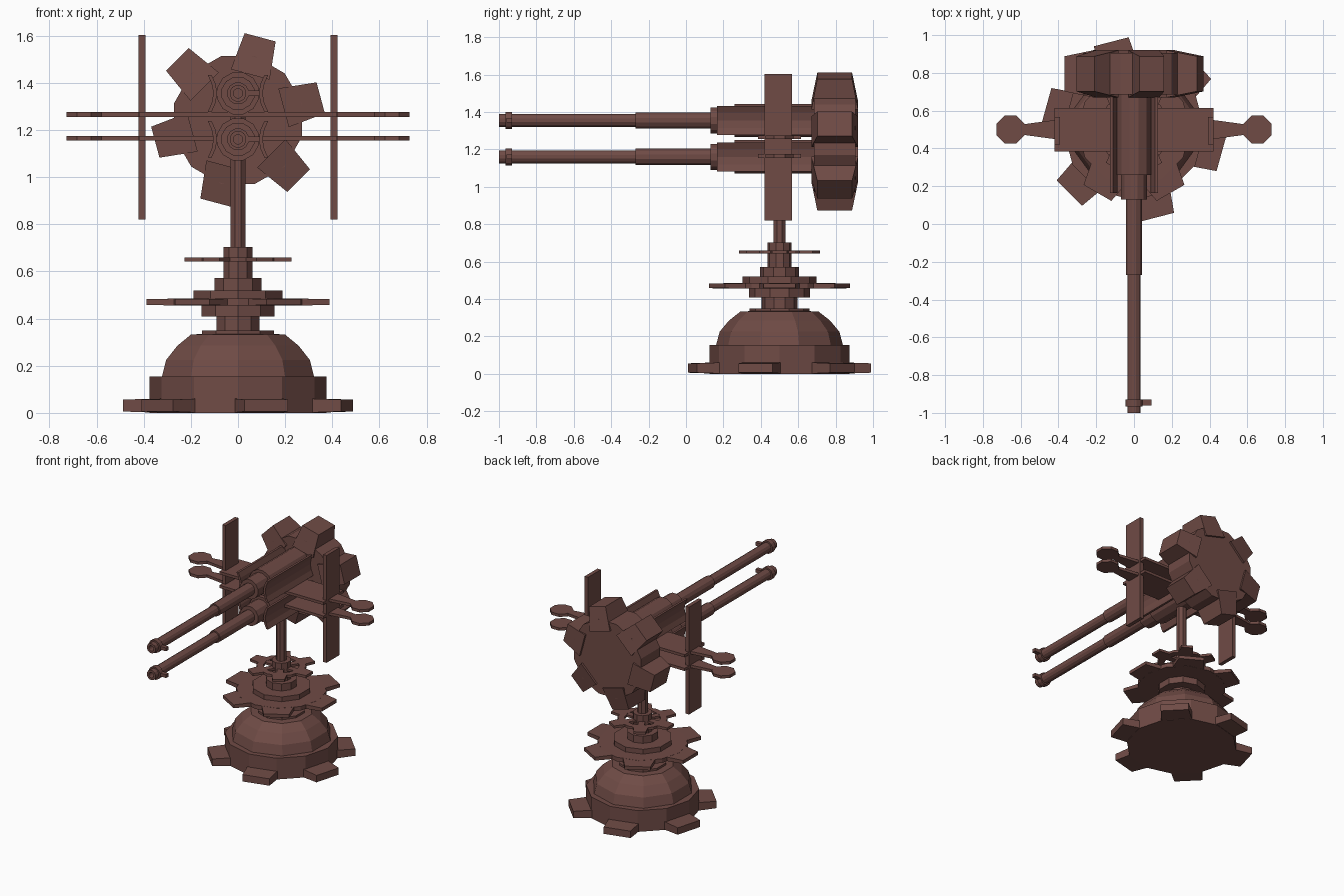
import bpy, bmesh
from math import sin, cos, pi, radians
from mathutils import Matrix, Vector

if "Cube" in bpy.data.objects:
    bpy.data.objects.remove(bpy.data.objects["Cube"])

mat = bpy.data.materials.new("rusty_brown")
mat.diffuse_color = (0.16, 0.07, 0.06, 1)
mat.use_nodes = True
mat.node_tree.nodes["Principled BSDF"].inputs["Base Color"].default_value = mat.diffuse_color

AXIS_Z = Matrix.Translation((0, 0.5, 0))           # pedestal axis
TO_Y = Matrix.Rotation(radians(90), 4, 'X')        # local z -> world -y


def finish(name, bm, matrix=Matrix()):
    bmesh.ops.recalc_face_normals(bm, faces=bm.faces)
    bm.transform(matrix)
    me = bpy.data.meshes.new(name)
    bm.to_mesh(me)
    bm.free()
    me.materials.append(mat)
    ob = bpy.data.objects.new(name, me)
    bpy.context.collection.objects.link(ob)
    return ob


def lathe(bm, profile, n, phase=0.0, closed=False):
    """Spin (radius, height) points into n flat sides."""
    rings = [[bm.verts.new((r * cos(2 * pi * i / n + phase), r * sin(2 * pi * i / n + phase), z))
              for i in range(n)] for r, z in profile]
    pairs = list(zip(rings, rings[1:]))
    if closed:
        pairs.append((rings[-1], rings[0]))
    else:
        bm.faces.new(rings[0])
        bm.faces.new(rings[-1])
    for a, b in pairs:
        for i in range(n):
            j = (i + 1) % n
            bm.faces.new((a[i], a[j], b[j], b[i]))


def teeth(bm, r0, r1, w0, w1, z0, z1, inset, phase, count=6):
    """Ring of blocks, tapering from half width w0 at r0 to w1 at r1."""
    for k in range(count):
        rot = Matrix.Rotation(radians(phase + 360 / count * k), 3, 'Z')
        v = [bm.verts.new(rot @ Vector(p)) for p in (
            (r0, -w0, z0), (r0, w0, z0), (r0, w0, z1), (r0, -w0, z1),
            (r1, -w1, z0 + inset), (r1, w1, z0 + inset), (r1, w1, z1 - inset), (r1, -w1, z1 - inset))]
        for f in ((0, 1, 2, 3), (4, 5, 6, 7), (0, 1, 5, 4), (1, 2, 6, 5), (2, 3, 7, 6), (3, 0, 4, 7)):
            bm.faces.new([v[i] for i in f])


def extrude(bm, outline, z0, z1):
    lo = [bm.verts.new((x, y, z0)) for x, y in outline]
    hi = [bm.verts.new((x, y, z1)) for x, y in outline]
    bm.faces.new(lo)
    bm.faces.new(hi)
    n = len(lo)
    for i in range(n):
        j = (i + 1) % n
        bm.faces.new((lo[i], lo[j], hi[j], hi[i]))


def rect(x0, x1, y0, y1):
    return [(x0, y0), (x1, y0), (x1, y1), (x0, y1)]


# toothed foot
bm = bmesh.new()
lathe(bm, [(0.375, 0), (0.375, 0.155)], 12)
teeth(bm, 0.3, 0.48, 0.11, 0.095, 0, 0.062, 0.006, 44.5)
finish("base_foot", bm, AXIS_Z)

# faceted dome
bm = bmesh.new()
lathe(bm, [(0.34, 0.15), (0.32, 0.225), (0.27, 0.285), (0.21, 0.332), (0.16, 0.335), (0.16, 0.35)], 10, pi / 2)
finish("base_dome", bm, AXIS_Z)

# stepped column
bm = bmesh.new()
lathe(bm, [(0.095, 0.34), (0.095, 0.408), (0.162, 0.408), (0.162, 0.47), (0.198, 0.47), (0.198, 0.52),
           (0.105, 0.52), (0.105, 0.572), (0.065, 0.572), (0.065, 0.703)], 10, pi / 2)
finish("stepped_column", bm, AXIS_Z)

# wide toothed disc
bm = bmesh.new()
lathe(bm, [(0.3, 0.455), (0.3, 0.485)], 12)
teeth(bm, 0.25, 0.387, 0.11, 0.085, 0.455, 0.485, 0.003, 0)
finish("toothed_disc", bm, AXIS_Z)

# small spoked handwheel
bm = bmesh.new()
lathe(bm, [(0.12, 0.642), (0.165, 0.642), (0.165, 0.66), (0.12, 0.66)], 12, closed=True)
teeth(bm, 0.05, 0.13, 0.022, 0.022, 0.643, 0.659, 0, 0)
teeth(bm, 0.145, 0.226, 0.05, 0.04, 0.642, 0.66, 0, 0)
finish("spoked_wheel", bm, AXIS_Z)

# upright pole
bm = bmesh.new()
lathe(bm, [(0.035, 0.69), (0.035, 1.3)], 8, pi / 8)
finish("pole", bm, AXIS_Z)

# big toothed drum at the rear
bm = bmesh.new()
lathe(bm, [(0.28, -0.905), (0.28, -0.685)], 12, radians(15))
teeth(bm, 0.2, 0.363, 0.085, 0.068, -0.92, -0.67, 0.032, 15)
finish("rear_drum", bm, Matrix.Translation((0, 0, 1.242)) @ TO_Y)

# pair of guns
for label, z in (("upper", 1.355), ("lower", 1.16)):
    place = Matrix.Translation((0, 0, z)) @ TO_Y
    bm = bmesh.new()
    lathe(bm, [(0.02, 0.9), (0.02, 1.0), (0.036, 1.0), (0.036, 0.965), (0.047, 0.965), (0.047, 0.93),
               (0.036, 0.93), (0.036, 0.27), (0.045, 0.27), (0.045, -0.13), (0.072, -0.13),
               (0.072, -0.26), (0.092, -0.26), (0.092, -0.7)], 12, radians(15))
    finish(label + "_gun_barrel", bm, place)

    # muzzle lug
    bm = bmesh.new()
    extrude(bm, rect(0.035, 0.092, -0.012, 0.012), 0.93, 0.96)
    finish(label + "_muzzle_lug", bm, place)

    # outward-flared side plates
    for side, s in (("left", -1), ("right", 1)):
        arc = [(0.128, -0.078), (0.112, -0.042), (0.104, 0), (0.112, 0.042), (0.128, 0.078)]
        outline = [(s * x, y) for x, y in arc] + [(s * (x - 0.016), y) for x, y in reversed(arc)]
        bm = bmesh.new()
        extrude(bm, outline, -0.69, -0.165)
        finish(f"{label}_{side}_side_plate", bm, place)

# horizontal cross plates with round ended arms
half = [(0.42, 0.385), (0.42, 0.45), (0.46, 0.455), (0.585, 0.472)]
octa = [(0.653 + 0.08 * cos(radians(a)), 0.5 + 0.08 * sin(radians(a)))
        for a in (-157.5, -112.5, -67.5, -22.5)]
lower = half + octa
right = lower + [(x, 1 - y) for x, y in reversed(lower)]
outline = right + [(-x, y) for x, y in reversed(right)]
for label, z in (("upper", 1.255), ("lower", 1.155)):
    bm = bmesh.new()
    extrude(bm, outline, z, z + 0.02)
    finish(label + "_cross_plate", bm)

# vertical shield plates
for side, x in (("left", -0.407), ("right", 0.407)):
    bm = bmesh.new()
    extrude(bm, rect(x - 0.014, x + 0.014, 0.42, 0.567), 0.82, 1.603)
    finish(side + "_vertical_plate", bm)
